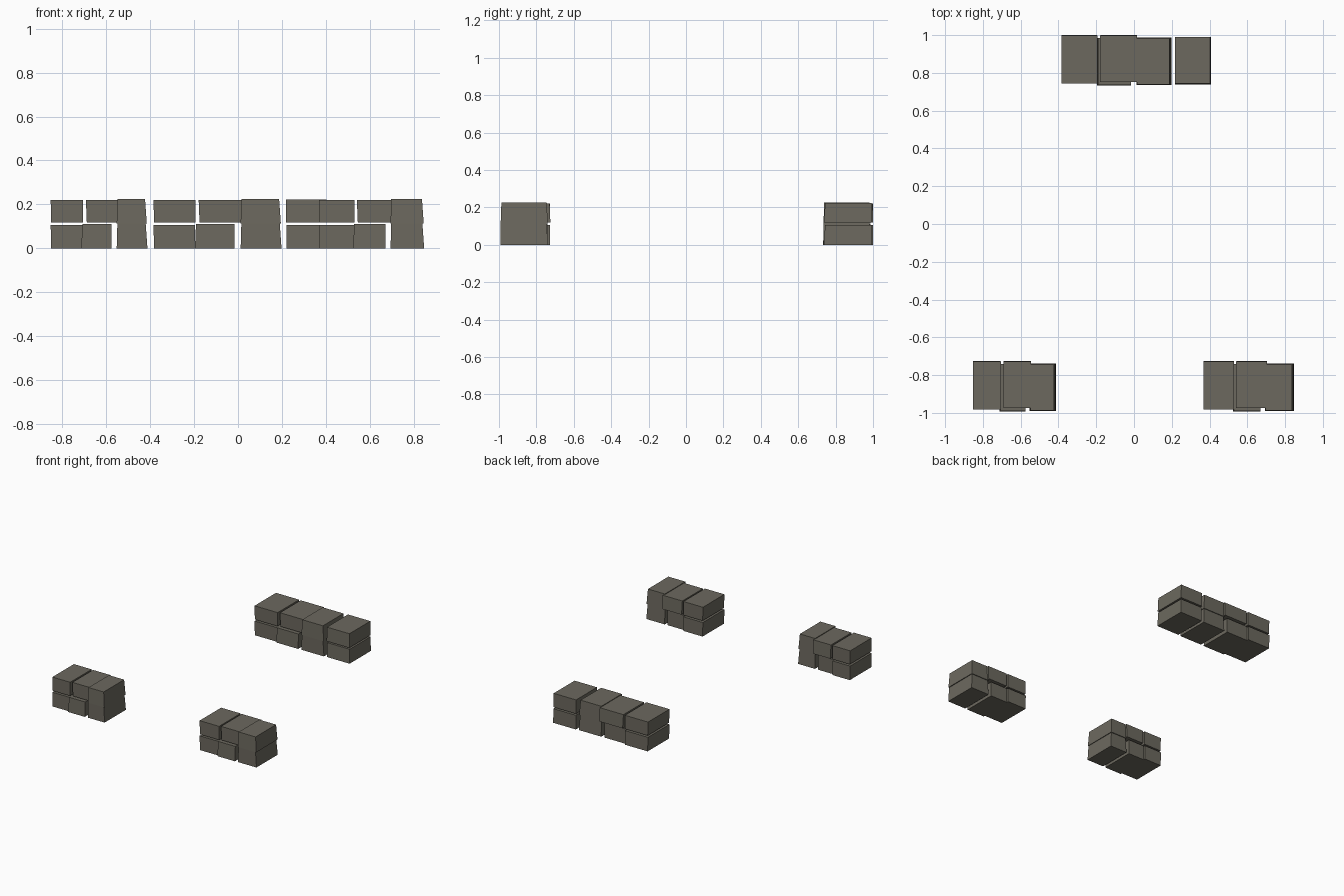
import bpy, bmesh

if "Cube" in bpy.data.objects:
    bpy.data.objects.remove(bpy.data.objects["Cube"])

stone = bpy.data.materials.new("warm grey stone")
stone.diffuse_color = (0.15, 0.14, 0.113, 1)
stone.use_nodes = True
stone.node_tree.nodes["Principled BSDF"].inputs["Base Color"].default_value = stone.diffuse_color

TAPER = 0.008  # how far each block narrows towards its top


def block(name, x0, x1, y0, y1, z0, z1, lean):
    """One rough block; lean is the taper on (left, right, front, back)."""
    l, r, f, b = (TAPER * k for k in lean)
    low = [(x0, y0, z0), (x1, y0, z0), (x1, y1, z0), (x0, y1, z0)]
    high = [(x0 + l, y0 + f, z1), (x1 - r, y0 + f, z1),
            (x1 - r, y1 - b, z1), (x0 + l, y1 - b, z1)]
    bm = bmesh.new()
    vl = [bm.verts.new(c) for c in low]
    vh = [bm.verts.new(c) for c in high]
    bm.faces.new(vl[::-1])
    bm.faces.new(vh)
    for i in range(4):
        j = (i + 1) % 4
        bm.faces.new((vl[i], vl[j], vh[j], vh[i]))
    mesh = bpy.data.meshes.new(name)
    bm.to_mesh(mesh)
    bm.free()
    mesh.materials.append(stone)
    bpy.context.collection.objects.link(bpy.data.objects.new(name, mesh))


# Column style: front y and back y (relative to wall front), z range, lean
LOWER = [(0.012, 0.267, 0.0, 0.106, (-.3, 0, 0, 0)),
         (0.0, 0.253, 0.0, 0.11, (.6, 0, .5, 0)),
         (0.002, 0.254, 0.0, 0.113, (.4, 1, 0, .7)),
         (0.006, 0.258, 0.0, 0.106, (0, .3, .5, 0))]
UPPER = [(0.012, 0.266, 0.118, 0.22, (-.3, 0, 0, 0)),
         (0.020, 0.268, 0.118, 0.22, (-.5, 0, 0, .5)),
         (0.002, 0.254, 0.113, 0.225, (.4, 1, .5, .7)),
         (0.006, 0.258, 0.118, 0.222, (0, .3, .5, 0))]


def wall(name, y, lower_x, upper_x):
    """Two courses of blocks side by side."""
    for course, spans, styles in (("lower", lower_x, LOWER),
                                  ("upper", upper_x, UPPER)):
        for i, ((x0, x1), (f, b, z0, z1, lean)) in enumerate(zip(spans, styles)):
            block(f"{name}_{course}_stone_{i + 1}", x0, x1, y + f, y + b,
                  z0, z1, lean)


# Three short wall pieces: back centre, front left, front right
wall("back_wall", 0.733,
     [(-.382, -.195), (-.196, -.015), (.012, .198), (.22, .408)],
     [(-.382, -.193), (-.175, .017), (.012, .195), (.218, .406)])
wall("front_left_wall", -0.993,
     [(-.85, -.707), (-.713, -.575), (-.552, -.412)],
     [(-.85, -.705), (-.688, -.545), (-.552, -.415)])
wall("front_right_wall", -0.993,
     [(.371, .53), (.524, .67), (.694, .847)],
     [(.371, .53), (.545, .704), (.694, .845)])
